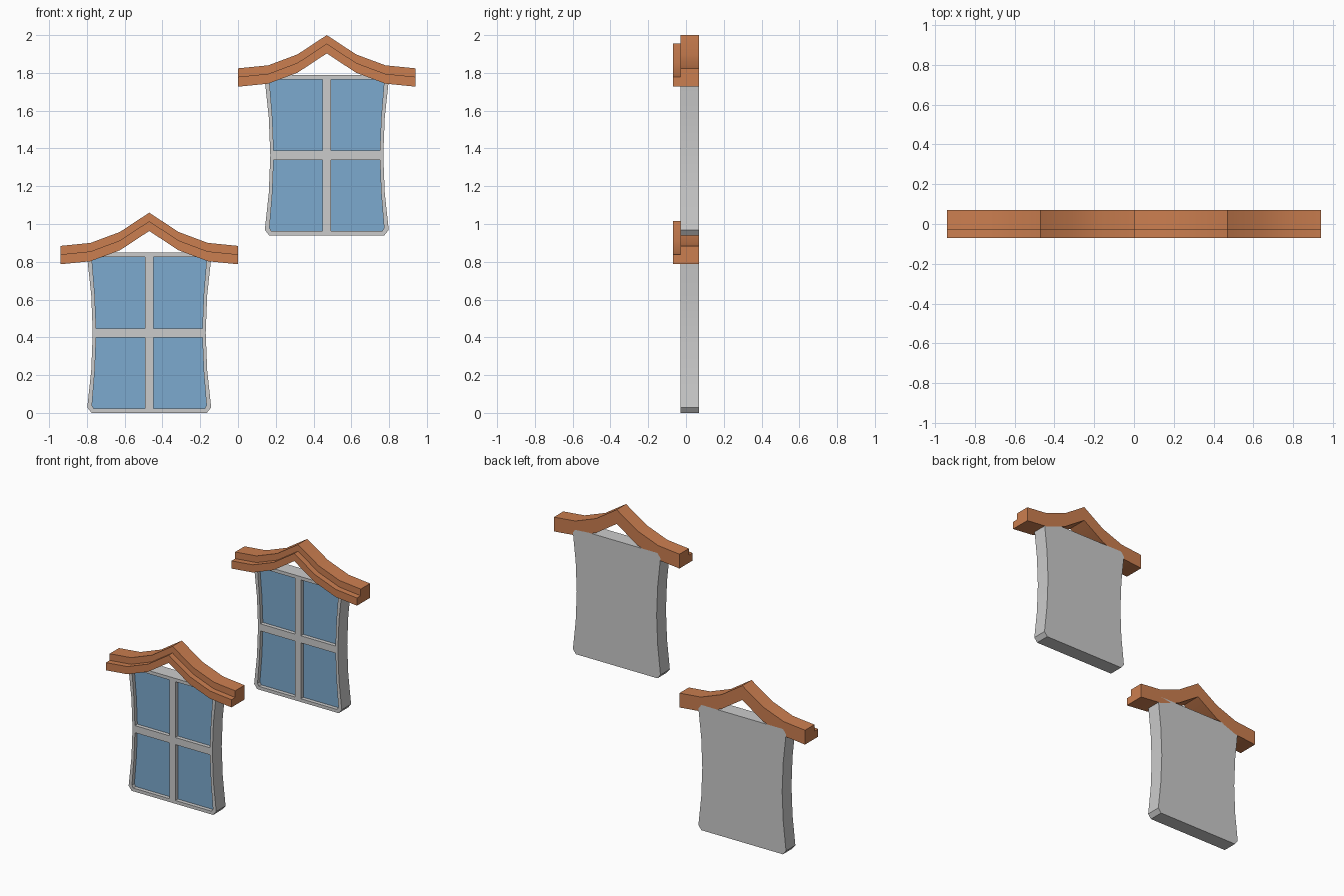
import bpy, bmesh, math

if "Cube" in bpy.data.objects:
    bpy.data.objects.remove(bpy.data.objects["Cube"])


def material(name, rgb):
    m = bpy.data.materials.new(name)
    m.diffuse_color = (*rgb, 1)
    m.use_nodes = True
    m.node_tree.nodes["Principled BSDF"].inputs["Base Color"].default_value = m.diffuse_color
    return m


ORANGE = material("terracotta", (0.60, 0.21, 0.08))
BLUE = material("glass_blue", (0.20, 0.40, 0.62))


def prism(bm, outline, y0, y1):
    """Extrude an (x, z) outline from y0 to y1."""
    face = bm.faces.new([bm.verts.new((x, y0, z)) for x, z in outline])
    new = bmesh.ops.extrude_face_region(bm, geom=[face])["geom"]
    bmesh.ops.translate(bm, vec=(0, y1 - y0, 0),
                        verts=[v for v in new if isinstance(v, bmesh.types.BMVert)])


def finish(name, bm, loc, mat=None):
    bmesh.ops.recalc_face_normals(bm, faces=bm.faces)
    me = bpy.data.meshes.new(name)
    bm.to_mesh(me)
    bm.free()
    ob = bpy.data.objects.new(name, me)
    ob.location = loc
    bpy.context.collection.objects.link(ob)
    if mat:
        me.materials.append(mat)
    return ob


def smooth(ob):
    bpy.ops.object.select_all(action='DESELECT')
    ob.select_set(True)
    bpy.context.view_layer.objects.active = ob
    bpy.ops.object.shade_smooth_by_angle(angle=math.radians(30))


MID = 0.424  # height of the window centre

# Quarter profile of the waisted frame, and one pane (x, z from centre)
SIDE = [(0.299, 0), (0.307, 0.2), (0.328, 0.395), (0.305, MID)]
PANE = [(0.022, 0.024), (0.281, 0.024), (0.288, 0.2), (0.303, 0.385),
        (0.293, 0.402), (0.022, 0.402)]
right = [(x, -z) for x, z in SIDE[:0:-1]] + SIDE
FRAME = [(x, MID + z) for x, z in right] + [(-x, MID + z) for x, z in right[::-1]]

# Right half of the roof: x and height of the top edge
ROOF = [(0, 1.06), (0.155, 0.958), (0.31, 0.90), (0.47, 0.884)]
ROOF = [(-x, z) for x, z in ROOF[:0:-1]] + ROOF


def panes(y0, y1):
    bm = bmesh.new()
    for sx in (-1, 1):
        for sz in (-1, 1):
            prism(bm, [(sx * x, MID + sz * z) for x, z in PANE], y0, y1)
    return bm


def window(tag, loc):
    # Frame with four recessed pockets
    bm = bmesh.new()
    prism(bm, FRAME, -0.03, 0.07)
    frame = finish("window_frame_" + tag, bm, loc)
    cutter = finish("pane_cutter", panes(-0.1, 0.0), loc)
    cutter.hide_render = True
    mod = frame.modifiers.new("pockets", 'BOOLEAN')
    mod.operation, mod.solver, mod.object = 'DIFFERENCE', 'EXACT', cutter
    bpy.context.view_layer.objects.active = frame
    bpy.ops.object.modifier_apply(modifier=mod.name)
    bpy.data.objects.remove(cutter)
    smooth(frame)

    # Glass panes
    finish("glass_panes_" + tag, panes(-0.004, 0.01), loc, BLUE)

    # Roof: an L-shaped section (y, drop below top edge) swept along the eave
    section = [(0.07, 0), (-0.03, 0), (-0.03, 0.045), (-0.07, 0.045),
               (-0.07, 0.097), (0.07, 0.097)]
    bm = bmesh.new()
    rings = [[bm.verts.new((x, y, z - d)) for y, d in section] for x, z in ROOF]
    for a, b in zip(rings, rings[1:]):
        for i in range(len(section)):
            j = (i + 1) % len(section)
            bm.faces.new((a[i], a[j], b[j], b[i]))
    bm.faces.new(rings[0])
    bm.faces.new(rings[-1])
    smooth(finish("roof_" + tag, bm, loc, ORANGE))


window("lower", (-0.47, 0, 0))
window("upper", (0.47, 0, 0.94))
